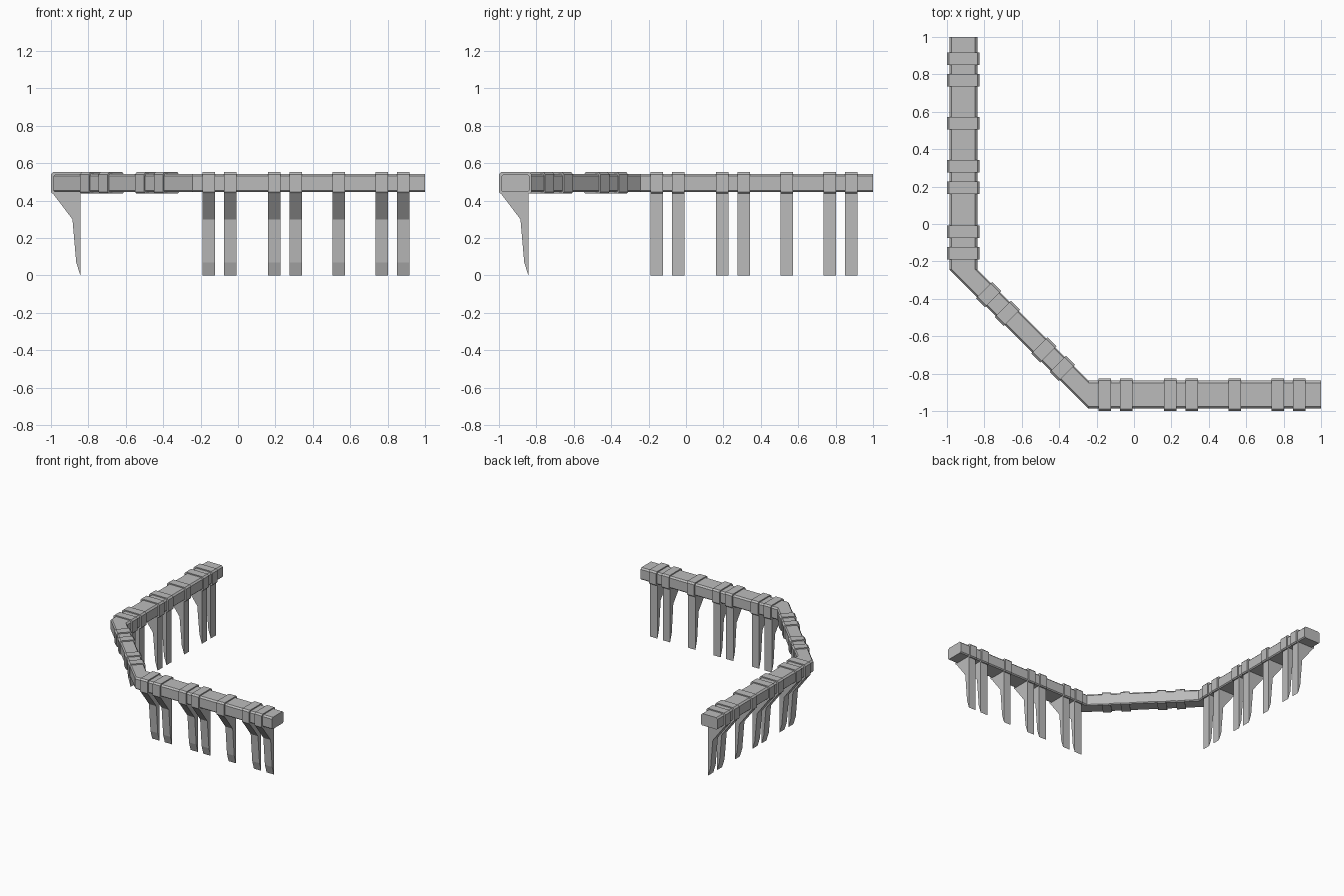
import bpy, bmesh
from mathutils import Vector

if "Cube" in bpy.data.objects:
    bpy.data.objects.remove(bpy.data.objects["Cube"], do_unlink=True)

stone = bpy.data.materials.new("grey_stone")
stone.use_nodes = True
GREY = (0.5, 0.5, 0.5, 1)
stone.diffuse_color = GREY
stone.node_tree.nodes["Principled BSDF"].inputs["Base Color"].default_value = GREY


def loft(name, rings):
    """Skin a closed solid through matching rings of points."""
    bm = bmesh.new()
    loops = [[bm.verts.new(p) for p in ring] for ring in rings]
    n = len(loops[0])
    for a, b in zip(loops, loops[1:]):
        for i in range(n):
            j = (i + 1) % n
            bm.faces.new((a[i], a[j], b[j], b[i]))
    bm.faces.new(loops[0])
    bm.faces.new(loops[-1])
    bmesh.ops.recalc_face_normals(bm, faces=bm.faces)
    mesh = bpy.data.meshes.new(name)
    bm.to_mesh(mesh)
    bm.free()
    mesh.materials.append(stone)
    obj = bpy.data.objects.new(name, mesh)
    bpy.context.collection.objects.link(obj)


def section(outer, inner, low, high, top=0.012, bottom=0.008):
    """Chamfered cross-section standing between two plan points."""
    o, i = Vector((*outer, 0)), Vector((*inner, 0))
    d = (i - o).normalized()
    up = Vector((0, 0, 1))
    return [o + up * (low + bottom), o + up * (high - top),
            o + d * top + up * high, i - d * top + up * high,
            i + up * (high - top), i + up * (low + bottom),
            i - d * bottom + up * low, o + d * bottom + up * low]


def swap(p):
    """Reflect a point from the front wing to the side wing."""
    return (p[1], p[0], *p[2:])


# Beam: front wing, diagonal and side wing
OUT, IN, BEND = -0.987, -0.838, -0.243
plan = [((1, OUT), (1, IN)), ((BEND, OUT), (BEND, IN))]
plan += [(swap(o), swap(i)) for o, i in reversed(plan)]
loft("beam", [section(o, i, 0.446, 0.543) for o, i in plan])

# Bands and bracket legs on both wings
WIDTH = 0.066
LEG = [(-0.995, 0.445), (-0.885, 0.30), (-0.865, 0.07),
       (-0.843, 0), (-0.843, 0.46), (-0.97, 0.46)]
for k, x in enumerate((-0.19, -0.075, 0.16, 0.275, 0.505, 0.735, 0.85), 1):
    for side, place in (("front", tuple), ("side", swap)):
        ends = (x, x + WIDTH)
        loft(f"{side}_band_{k}",
             [section(place((e, -1)), place((e, -0.826)), 0.438, 0.552)
              for e in ends])
        loft(f"{side}_leg_{k}",
             [[place((e, y, z)) for y, z in LEG] for e in ends])

# Bands across the diagonal
for k, x in enumerate((-0.845, -0.745, -0.55, -0.45), 1):
    rings = []
    for e in (x, x + 0.048):
        y = -1.242 - e
        rings.append(section((e, y), (e + 0.087, y + 0.087), 0.438, 0.552))
    loft(f"diagonal_band_{k}", rings)
